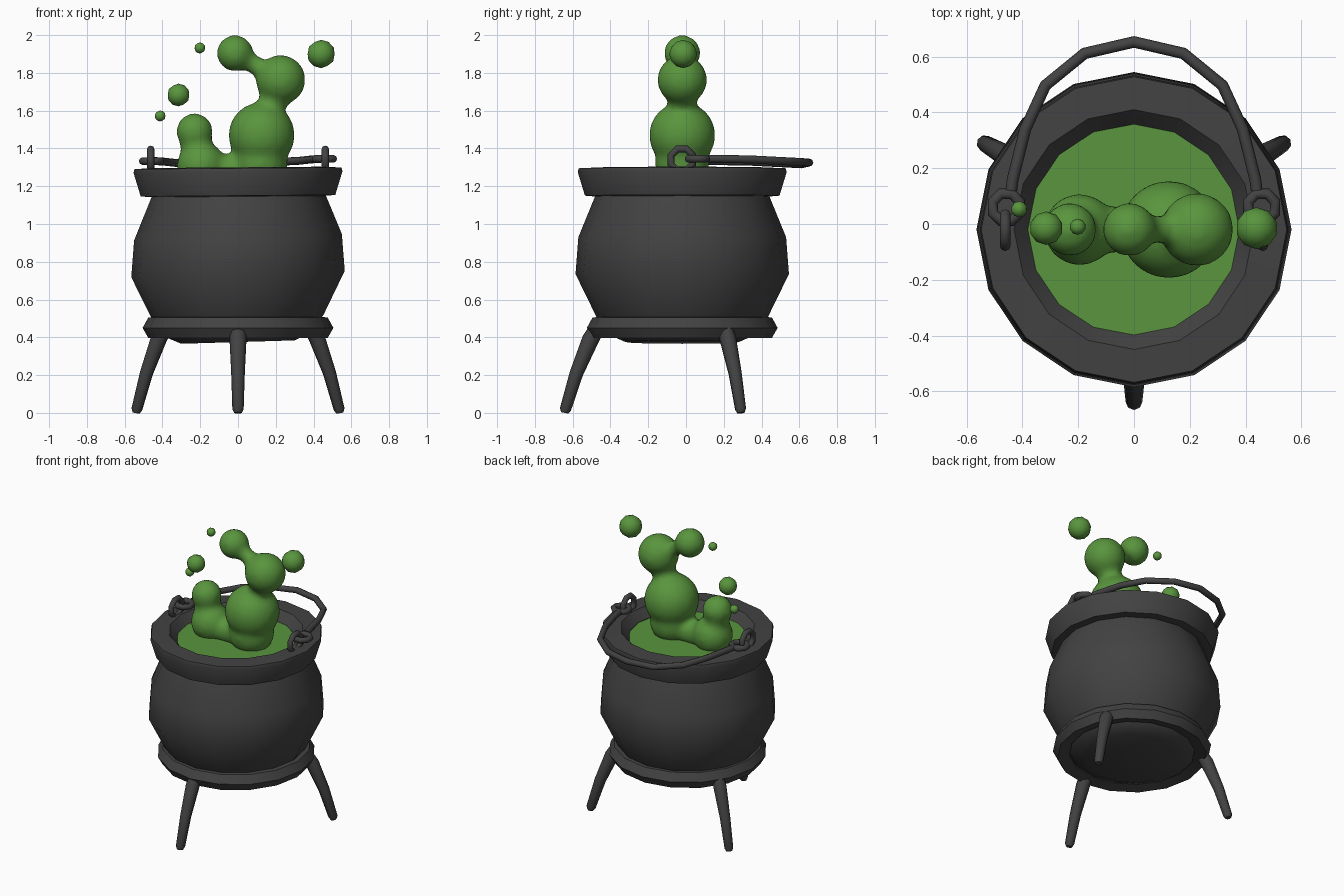
import bpy, bmesh, math
from mathutils import Vector, Matrix

if "Cube" in bpy.data.objects:
    bpy.data.objects.remove(bpy.data.objects["Cube"])

CY = -0.02  # pot axis in y


def material(name, rgb):
    m = bpy.data.materials.new(name)
    m.diffuse_color = (*rgb, 1)
    m.use_nodes = True
    m.node_tree.nodes["Principled BSDF"].inputs["Base Color"].default_value = m.diffuse_color
    return m


IRON = material("charcoal_iron", (0.055, 0.055, 0.055))
GREEN = material("green_potion", (0.10, 0.30, 0.047))


def finish(name, mesh, mat, angle=35):
    mesh.materials.clear()
    mesh.materials.append(mat)
    ob = bpy.data.objects.new(name, mesh)
    bpy.context.collection.objects.link(ob)
    bpy.ops.object.select_all(action='DESELECT')
    ob.select_set(True)
    bpy.context.view_layer.objects.active = ob
    bpy.ops.object.shade_smooth_by_angle(angle=math.radians(angle))
    return ob


def from_bm(name, bm, mat, angle=35):
    bmesh.ops.recalc_face_normals(bm, faces=bm.faces)
    me = bpy.data.meshes.new(name)
    bm.to_mesh(me)
    bm.free()
    return finish(name, me, mat, angle)


def lathe(name, profile, mat, closed=False, tilt=0.0, sides=16, angle=35):
    """Spin an (r, z) profile around the pot axis."""
    bm = bmesh.new()
    rings = []
    for r, z in profile:
        ring = []
        for i in range(sides):
            a = 2 * math.pi * i / sides
            x = r * math.cos(a)
            ring.append(bm.verts.new((x, CY + r * math.sin(a), z + tilt * x)))
        rings.append(ring)
    n = len(rings)
    for k in range(n if closed else n - 1):
        a, b = rings[k], rings[(k + 1) % n]
        for i in range(sides):
            j = (i + 1) % sides
            bm.faces.new((a[i], a[j], b[j], b[i]))
    if not closed:
        bm.faces.new(rings[0])
        bm.faces.new(rings[-1])
    return from_bm(name, bm, mat, angle)


def tube(name, pts, radii, mat, cyclic=False, res=2):
    """Round bar through the points, turned into a mesh."""
    cu = bpy.data.curves.new(name + "_path", 'CURVE')
    cu.dimensions = '3D'
    cu.bevel_depth = 1.0
    cu.bevel_resolution = res
    cu.use_fill_caps = not cyclic
    sp = cu.splines.new('POLY')
    sp.points.add(len(pts) - 1)
    for p, co, r in zip(sp.points, pts, radii):
        p.co = (*co, 1)
        p.radius = r
    sp.use_cyclic_u = cyclic
    tmp = bpy.data.objects.new(name + "_tmp", cu)
    bpy.context.collection.objects.link(tmp)
    dg = bpy.context.evaluated_depsgraph_get()
    me = bpy.data.meshes.new_from_object(tmp.evaluated_get(dg))
    bpy.data.objects.remove(tmp)
    return finish(name, me, mat, 50)


# Pot body, slightly lopsided like hammered iron
lathe("pot_body", [(0.30, 0.375), (0.39, 0.415), (0.455, 0.51), (0.565, 0.735),
                   (0.55, 0.93), (0.46, 1.15), (0.44, 1.20)], IRON, tilt=0.03)
# Heavy rim, open in the middle
lathe("pot_rim", [(0.455, 1.145), (0.515, 1.15), (0.553, 1.275), (0.548, 1.295),
                  (0.43, 1.30), (0.378, 1.24), (0.378, 1.18)], IRON, closed=True, tilt=0.008)
# Foot ring
lathe("foot_ring", [(0.40, 0.415), (0.475, 0.397), (0.505, 0.45), (0.475, 0.505),
                    (0.42, 0.51)], IRON, closed=True)
# Potion surface
lathe("potion_surface", [(0.385, 1.20), (0.385, 1.24)], GREEN)

# Three bent legs
for i, ang in enumerate((270, 30, 150)):
    a = math.radians(ang)
    path = [(0.455, 0.44), (0.485, 0.39), (0.56, 0.21), (0.618, 0.02), (0.622, 0.0)]
    tube(f"leg_{i + 1}", [(r * math.cos(a), CY + r * math.sin(a), z) for r, z in path],
         (0.042, 0.045, 0.036, 0.03, 0.02), IRON)

# Handle lying back over the rim
half = [(0.44, 0.12, 1.345), (0.435, 0.16, 1.345), (0.39, 0.34, 1.342),
        (0.318, 0.497, 1.334), (0.177, 0.612, 1.328)]
bow = half + [(0, 0.653, 1.325)] + [(-x, y, z - 0.012) for x, y, z in reversed(half)]
tube("handle", bow, [0.021] * len(bow), IRON)

# Handle eyes and the upright lugs they hang from
for side, s in (("left", -1), ("right", 1)):
    n = 8
    ring = [2 * math.pi * (k + 0.5) / n for k in range(n)]
    z = 1.345 if s > 0 else 1.333
    tube(f"{side}_handle_eye", [(s * 0.458 + 0.052 * math.cos(t), 0.06 + 0.052 * math.sin(t), z)
                                for t in ring], [0.02] * n, IRON, True)
    tube(f"{side}_lug", [(s * 0.462, -0.022 + 0.062 * math.cos(t), 1.34 + 0.062 * math.sin(t))
                         for t in ring], [0.019] * n, IRON, True)

# Bubbling goo: balls and links (x, z, radius) fused into one skin
balls = [(0.125, 1.47, 0.177), (0.12, 1.32, 0.145), (0.226, 1.763, 0.133),
         (-0.016, 1.904, 0.098), (-0.23, 1.49, 0.098), (-0.195, 1.31, 0.13)]
links = [((0.125, 1.47), (0.226, 1.763), 0.078), ((0.226, 1.763), (-0.016, 1.904), 0.052),
         ((-0.23, 1.49), (-0.21, 1.31), 0.085), ((-0.195, 1.285), (0.12, 1.285), 0.085)]
for a, b, r in links:
    for k in range(13):
        t = k / 12
        balls.append((a[0] + (b[0] - a[0]) * t, a[1] + (b[1] - a[1]) * t, r))
bm = bmesh.new()
for x, z, r in balls:
    bmesh.ops.create_icosphere(bm, subdivisions=3, radius=r,
                               matrix=Matrix.Translation((x, -0.02, z)))
goo = from_bm("bubbling_goo", bm, GREEN, 180)
rm = goo.modifiers.new("fuse", 'REMESH')
rm.mode = 'VOXEL'
rm.voxel_size = 0.018
rm.use_smooth_shade = True
sm = goo.modifiers.new("soften", 'SMOOTH')
sm.factor = 0.5
sm.iterations = 10

# Loose droplets
drops = [(0.44, -0.015, 1.90, 0.075), (-0.315, -0.015, 1.683, 0.06),
         (-0.412, 0.053, 1.572, 0.029), (-0.202, -0.01, 1.932, 0.029)]
for i, (x, y, z, r) in enumerate(drops):
    bm = bmesh.new()
    bmesh.ops.create_icosphere(bm, subdivisions=2, radius=r,
                               matrix=Matrix.Translation((x, y, z)))
    from_bm(f"droplet_{i + 1}", bm, GREEN, 60)
